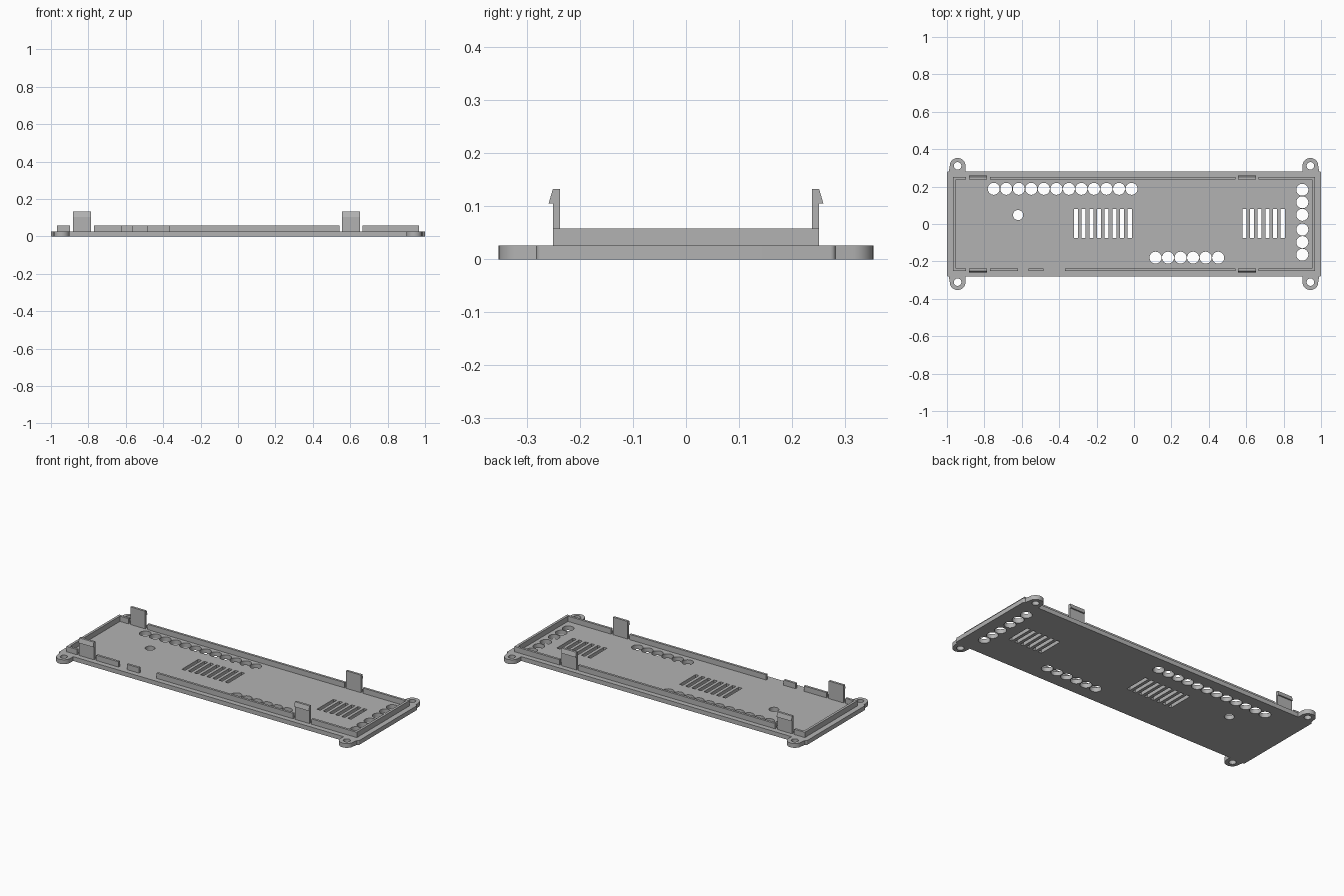
import bpy
import bmesh
from math import sin, cos, pi

old = bpy.data.objects.get("Cube")
if old:
    bpy.data.objects.remove(old)

grey = bpy.data.materials.new("Plain grey")
grey.use_nodes = True
COLOR = (0.45, 0.45, 0.45, 1)
grey.diffuse_color = COLOR
grey.node_tree.nodes["Principled BSDF"].inputs["Base Color"].default_value = COLOR

PLATE_TOP, RIM_TOP, CLIP_TOP = 0.026, 0.058, 0.132
RIM_OUT, RIM_IN = 0.251, 0.237
END_OUT, END_IN = 0.968, 0.953


def arc(cx, cy, r, start, end, steps):
    angles = [start + (end - start) * i / steps for i in range(steps + 1)]
    return [(cx + r * cos(a), cy + r * sin(a)) for a in angles]


def circle(cx, cy, r, steps=32):
    return arc(cx, cy, r, 0, 2 * pi, steps)[:-1]


def rect(x0, x1, y0, y1):
    return [(x0, y0), (x1, y0), (x1, y1), (x0, y1)]


def slab(name, loops, z0, z1):
    """Filled outline, with any inner loops as holes, extruded from z0 to z1."""
    curve = bpy.data.curves.new(name, "CURVE")
    curve.dimensions = "2D"
    curve.fill_mode = "BOTH"
    curve.extrude = (z1 - z0) / 2
    for pts in loops:
        spline = curve.splines.new("POLY")
        spline.points.add(len(pts) - 1)
        for p, (x, y) in zip(spline.points, pts):
            p.co = (x, y, 0, 1)
        spline.use_cyclic_u = True
    temp = bpy.data.objects.new(name + " outline", curve)
    bpy.context.collection.objects.link(temp)
    graph = bpy.context.evaluated_depsgraph_get()
    mesh = bpy.data.meshes.new_from_object(temp.evaluated_get(graph))
    bpy.data.objects.remove(temp)
    bm = bmesh.new()
    bm.from_mesh(mesh)
    bmesh.ops.translate(bm, verts=bm.verts, vec=(0, 0, (z0 + z1) / 2))
    return finish(name, bm, mesh)


def finish(name, bm, mesh):
    bmesh.ops.remove_doubles(bm, verts=bm.verts, dist=0.00005)
    bmesh.ops.recalc_face_normals(bm, faces=bm.faces)
    bm.to_mesh(mesh)
    bm.free()
    mesh.materials.clear()
    mesh.materials.append(grey)
    obj = bpy.data.objects.new(name, mesh)
    bpy.context.collection.objects.link(obj)
    bpy.ops.object.select_all(action="DESELECT")
    obj.select_set(True)
    bpy.context.view_layer.objects.active = obj
    bpy.ops.object.shade_smooth_by_angle(angle=0.6)
    return obj


# Base plate outline: one corner with its screw ear, mirrored to the other three
EAR_X, EAR_Y, EAR_R = 0.943, 0.311, 0.042
corner = arc(0.99, 0.272, 0.01, 0, pi / 2, 5)
corner += arc(EAR_X, EAR_Y, EAR_R, 0, pi, 20)
corner += [(EAR_X - EAR_R, 0.282)]
outline = corner + [(-x, y) for x, y in reversed(corner)]
outline += [(-x, -y) for x, y in corner] + [(x, -y) for x, y in reversed(corner)]

# Screw holes, cable holes and ventilation slots
holes = [circle(sx * EAR_X, sy * EAR_Y, 0.02) for sx in (-1, 1) for sy in (-1, 1)]
STEP, R = 0.067, 0.032
holes += [circle(-0.75 + i * STEP, 0.188, R) for i in range(12)]
holes += [circle(0.115 + i * STEP, -0.18, R) for i in range(6)]
holes += [circle(0.9, top - i * STEP, R) for top in (0.183, -0.03) for i in range(3)]
holes.append(circle(-0.62, 0.048, 0.027))
for start, count in ((-0.31, 8), (0.59, 6)):
    for i in range(count):
        x = start + i * 0.041
        holes.append(rect(x - 0.011, x + 0.011, -0.075, 0.08))
slab("base_plate", [outline] + holes, 0, PLATE_TOP)


# Raised rim: a channel at each end and straight walls between the gaps
def end_rim(name, side, reach):
    half = [(reach, RIM_IN), (reach, RIM_OUT), (END_OUT, RIM_OUT)]
    pts = half + [(x, -y) for x, y in reversed(half)]
    pts += [(END_IN, -RIM_IN), (END_IN, RIM_IN)]
    slab(name, [[(side * x, y) for x, y in pts]], PLATE_TOP, RIM_TOP)


end_rim("right_end_rim", -1, 0.897)
end_rim("left_end_rim", 1, 0.666)
slab("back_rim", [rect(-0.77, 0.543, RIM_IN, RIM_OUT)], PLATE_TOP, RIM_TOP)
for i, (x0, x1) in enumerate(((-0.77, -0.62), (-0.565, -0.485), (-0.368, 0.543))):
    slab(f"front_rim_{i + 1}", [rect(x0, x1, -RIM_OUT, -RIM_IN)], PLATE_TOP, RIM_TOP)


# Snap clips with an outward barb
def clip(name, x0, x1, side):
    profile = [(RIM_IN, PLATE_TOP), (RIM_OUT, PLATE_TOP), (RIM_OUT, 0.105),
               (0.259, 0.105), (RIM_OUT, CLIP_TOP), (RIM_IN, CLIP_TOP)]
    bm = bmesh.new()
    face = bm.faces.new([bm.verts.new((x0, side * y, z)) for y, z in profile])
    new = bmesh.ops.extrude_face_region(bm, geom=[face])["geom"]
    moved = [v for v in new if isinstance(v, bmesh.types.BMVert)]
    bmesh.ops.translate(bm, verts=moved, vec=(x1 - x0, 0, 0))
    finish(name, bm, bpy.data.meshes.new(name))


for side, where in ((1, "back"), (-1, "front")):
    clip(where + "_right_clip", -0.883, -0.785, side)
    clip(where + "_left_clip", 0.555, 0.653, side)
